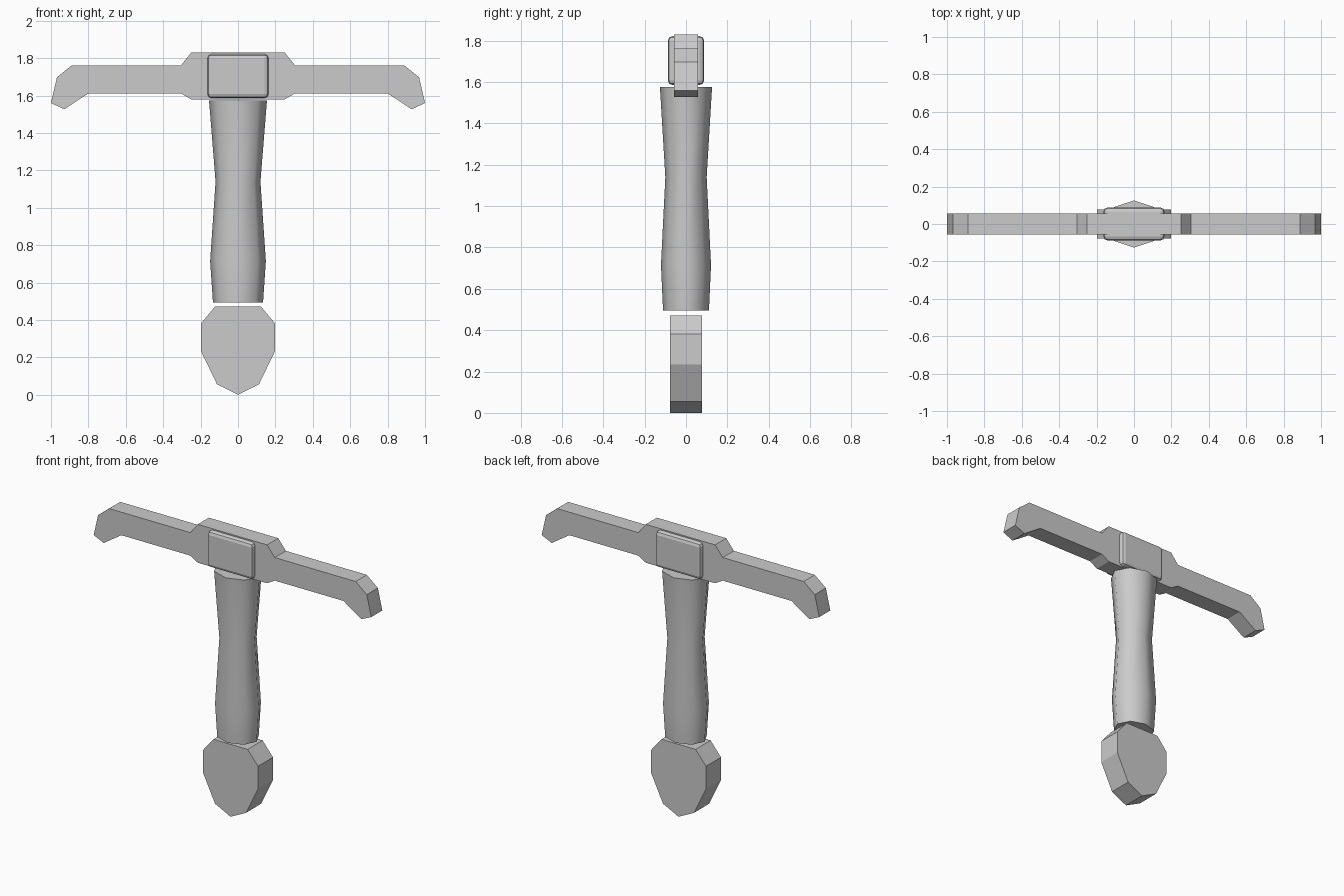
import bpy, bmesh, math

if "Cube" in bpy.data.objects:
    bpy.data.objects.remove(bpy.data.objects["Cube"], do_unlink=True)

grey = bpy.data.materials.new("plain_grey")
grey.use_nodes = True
colour = (0.6, 0.6, 0.6, 1)
grey.diffuse_color = colour
grey.node_tree.nodes["Principled BSDF"].inputs["Base Color"].default_value = colour


def finish(name, bm):
    """Turn a bmesh into a named, coloured object."""
    bmesh.ops.recalc_face_normals(bm, faces=bm.faces)
    mesh = bpy.data.meshes.new(name)
    bm.to_mesh(mesh)
    bm.free()
    mesh.materials.append(grey)
    obj = bpy.data.objects.new(name, mesh)
    bpy.context.collection.objects.link(obj)
    return obj


def plate(name, half, depth):
    """Mirror a half outline (x, z) across x = 0 and extrude it along y."""
    outline = half + [(-x, z) for x, z in reversed(half) if x > 0]
    bm = bmesh.new()
    face = bm.faces.new([bm.verts.new((x, -depth, z)) for x, z in outline])
    new = bmesh.ops.extrude_face_region(bm, geom=[face])["geom"]
    moved = [v for v in new if isinstance(v, bmesh.types.BMVert)]
    bmesh.ops.translate(bm, verts=moved, vec=(0, 2 * depth, 0))
    return finish(name, bm)


# Crossguard with stepped centre and drooping tips
plate("crossguard", [
    (0.25, 1.83), (0.305, 1.762), (0.888, 1.762), (0.968, 1.698), (1.0, 1.56),
    (0.928, 1.527), (0.8, 1.612), (0.305, 1.612), (0.25, 1.58)], 0.057)

# Faceted pommel
plate("pommel", [
    (0.123, 0.472), (0.198, 0.382), (0.198, 0.234), (0.112, 0.056), (0, 0)], 0.077)

# Bevelled block through the middle of the guard
bm = bmesh.new()
bmesh.ops.create_cube(bm, size=1)
bmesh.ops.scale(bm, vec=(0.326, 0.176, 0.236), verts=bm.verts)
bmesh.ops.translate(bm, vec=(0, 0, 1.704), verts=bm.verts)
block = finish("guard_block", bm)
bevel = block.modifiers.new("bevel", "BEVEL")
bevel.width = 0.022
bevel.segments = 2

# Waisted eight-sided oval grip: (z, x radius, y radius)
sides = 8
rings = [(0.495, 0.134, 0.111), (0.715, 0.149, 0.121),
         (1.14, 0.12, 0.1), (1.575, 0.155, 0.126)]
bm = bmesh.new()
loops = []
for z, rx, ry in rings:
    angles = [math.tau * i / sides for i in range(sides)]
    loops.append([bm.verts.new((rx * math.cos(a), ry * math.sin(a), z)) for a in angles])
for low, high in zip(loops, loops[1:]):
    for i in range(sides):
        j = (i + 1) % sides
        bm.faces.new((low[i], low[j], high[j], high[i]))
bm.faces.new(loops[0])
bm.faces.new(loops[-1])
grip = finish("grip", bm)
bpy.ops.object.select_all(action="DESELECT")
grip.select_set(True)
bpy.context.view_layer.objects.active = grip
bpy.ops.object.shade_smooth_by_angle(angle=math.radians(65))
